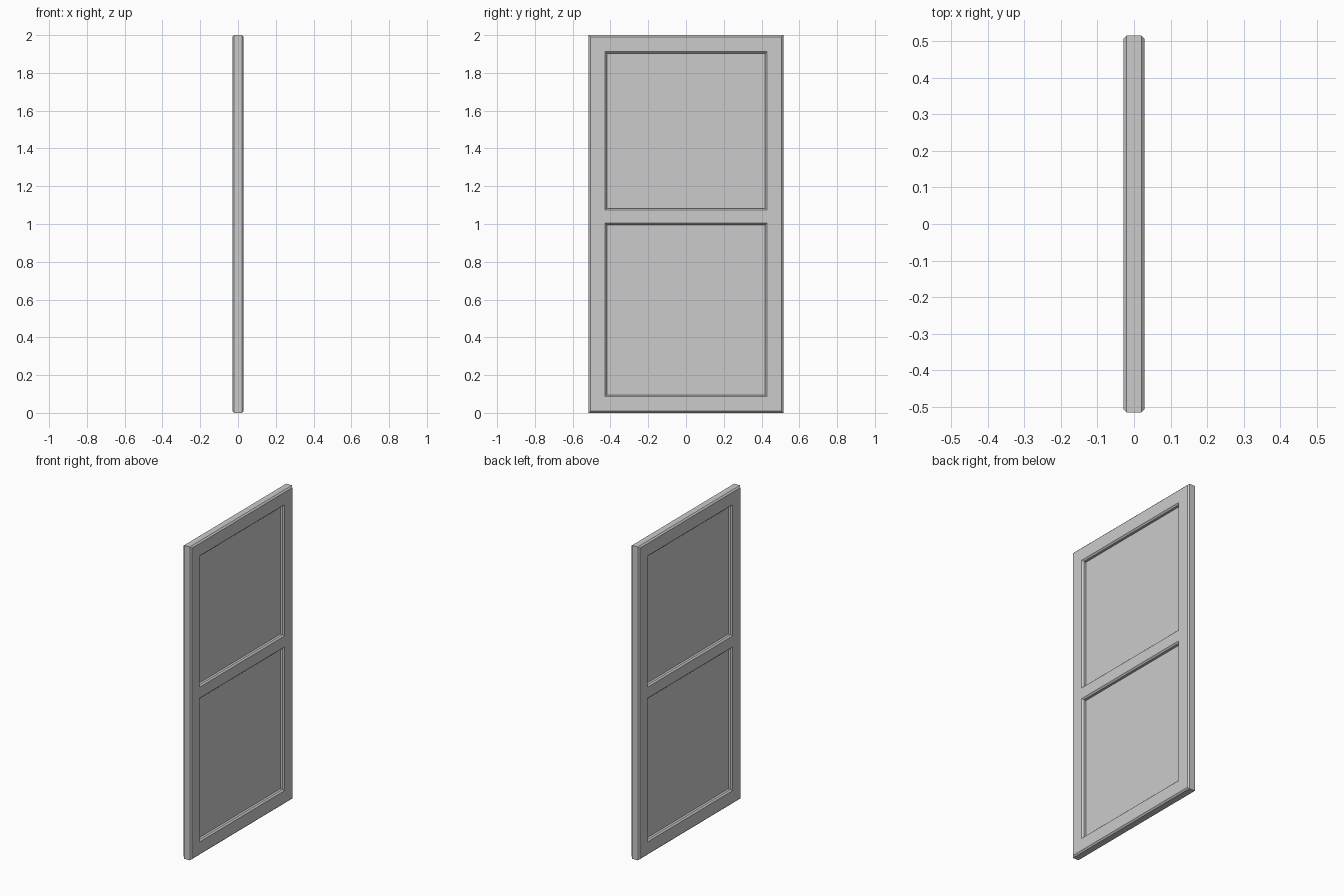
import bpy, bmesh

if "Cube" in bpy.data.objects:
    bpy.data.objects.remove(bpy.data.objects["Cube"])

HALF = 0.029      # half thickness of the frame
CHAMFER = 0.009
COLS = [-0.515, -0.419, 0.419, 0.515]
ROWS = [0.0, 0.096, 0.995, 1.083, 1.903, 2.0]
OPENINGS = {(1, 1), (1, 3)}


def finish(bm, name):
    bmesh.ops.recalc_face_normals(bm, faces=bm.faces)
    mesh = bpy.data.meshes.new(name)
    bm.to_mesh(mesh)
    bm.free()
    obj = bpy.data.objects.new(name, mesh)
    bpy.context.collection.objects.link(obj)
    return obj


# Frame: flat lattice with two openings, extruded and chamfered on both sides
bm = bmesh.new()
grid = [[bm.verts.new((-HALF, y, z)) for z in ROWS] for y in COLS]
for i in range(len(COLS) - 1):
    for j in range(len(ROWS) - 1):
        if (i, j) not in OPENINGS:
            bm.faces.new((grid[i][j], grid[i + 1][j], grid[i + 1][j + 1], grid[i][j + 1]))
ext = bmesh.ops.extrude_face_region(bm, geom=bm.faces[:], use_keep_orig=True)
for v in ext["geom"]:
    if isinstance(v, bmesh.types.BMVert):
        v.co.x = HALF
bmesh.ops.recalc_face_normals(bm, faces=bm.faces)
rims = [e for e in bm.edges if len(e.link_faces) == 2
        and abs(e.verts[0].co.x - e.verts[1].co.x) < 1e-6
        and e.calc_face_angle() > 1.0]
bmesh.ops.bevel(bm, geom=rims, offset=CHAMFER, segments=1, affect='EDGES', profile=0.5)
finish(bm, "frame")

# Panes: thin recessed panels set into the openings
for name, j in (("lower_pane", 1), ("upper_pane", 3)):
    bm = bmesh.new()
    bmesh.ops.create_cube(bm, size=1)
    z0, z1 = ROWS[j], ROWS[j + 1]
    for v in bm.verts:
        v.co.x *= 0.01
        v.co.y *= COLS[2] - COLS[1]
        v.co.z = (z0 + z1) / 2 + v.co.z * (z1 - z0)
    finish(bm, name)
